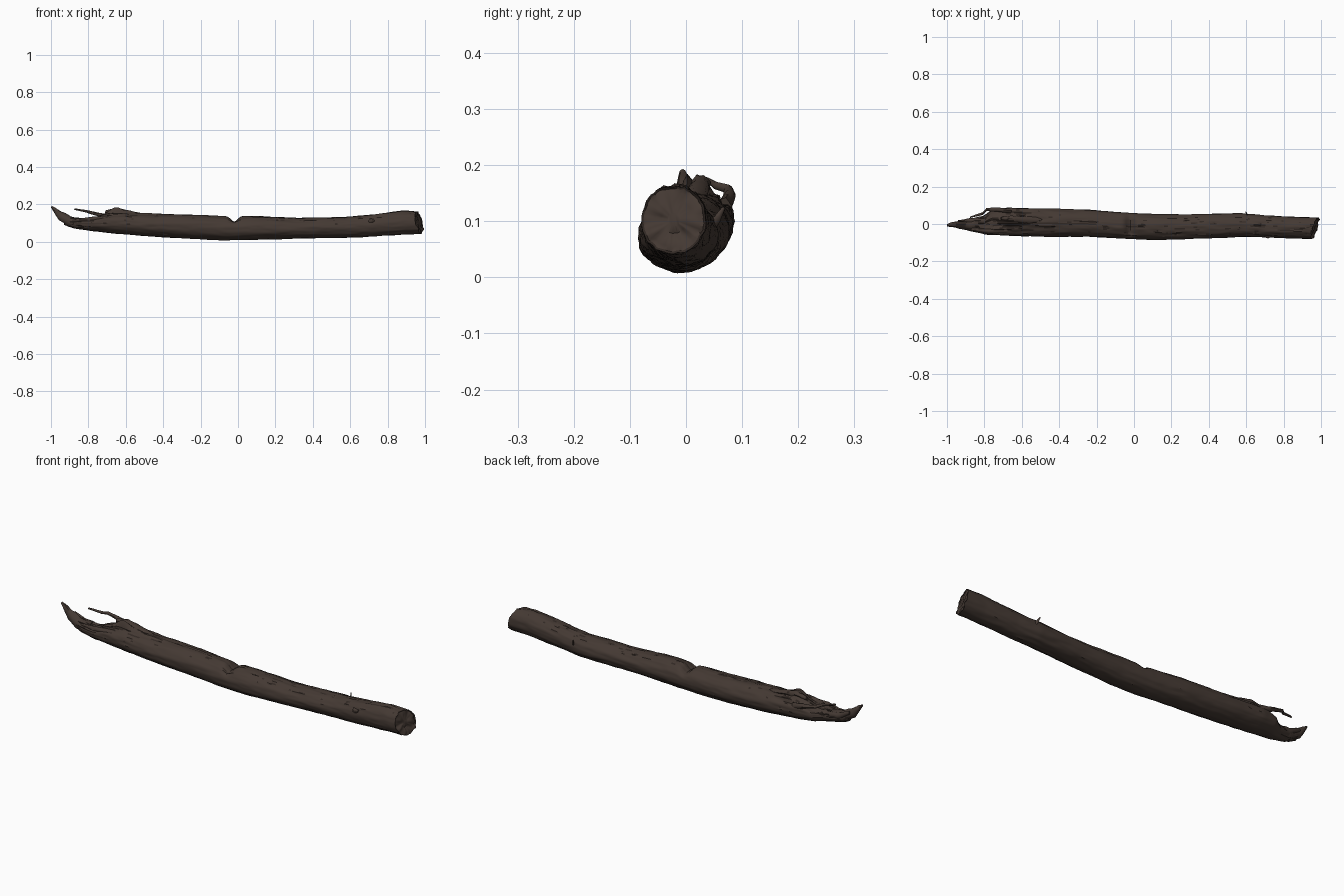
import bpy, bmesh, math
from mathutils import Vector, noise

if "Cube" in bpy.data.objects:
    bpy.data.objects.remove(bpy.data.objects["Cube"], do_unlink=True)


def material(name, rgb):
    m = bpy.data.materials.new(name)
    m.use_nodes = True
    m.diffuse_color = (*rgb, 1)
    m.node_tree.nodes["Principled BSDF"].inputs["Base Color"].default_value = (*rgb, 1)
    return m


BARK = material("brown bark", (0.058, 0.041, 0.033))
DARK = material("dark crevice", (0.03, 0.021, 0.017))

# Log outline stations: x, y min, y max, z bottom, z top
STATIONS = [
    (-0.93, -0.018, 0.012, 0.092, 0.125),
    (-0.88, -0.035, 0.022, 0.073, 0.13),
    (-0.80, -0.054, 0.045, 0.060, 0.135),
    (-0.76, -0.058, 0.075, 0.055, 0.142),
    (-0.68, -0.062, 0.086, 0.046, 0.155),
    (-0.50, -0.068, 0.084, 0.030, 0.152),
    (-0.25, -0.068, 0.077, 0.016, 0.145),
    (-0.08, -0.077, 0.063, 0.008, 0.138),
    (0.10, -0.086, 0.053, 0.010, 0.138),
    (0.30, -0.080, 0.052, 0.018, 0.127),
    (0.58, -0.068, 0.058, 0.022, 0.133),
    (0.70, -0.072, 0.046, 0.028, 0.145),
    (0.88, -0.078, 0.038, 0.038, 0.166),
    (0.98, -0.080, 0.036, 0.042, 0.164),
]
SEGS, RINGS = 56, 170


def outline(x):
    """Blend between neighbouring stations."""
    for a, b in zip(STATIONS, STATIONS[1:]):
        if x <= b[0] + 1e-6:
            t = (x - a[0]) / (b[0] - a[0])
            return [p + (q - p) * t for p, q in zip(a[1:], b[1:])]
    return STATIONS[-1][1:]


def bump(d, width):
    return math.exp(-(d / width) ** 2)


def grain(x, c, s):
    """Bark relief stretched along the log, rougher toward the broken end."""
    rough = 1 + 1.6 * max(0, min(1, (-0.35 - x) / 0.3)) * max(0, s + 0.3)
    long = noise.noise(Vector((x * 5, c * 4, s * 4)))
    fine = noise.noise(Vector((x * 16, c * 9 + 5, s * 9)))
    crack = max(0, 0.12 - abs(noise.noise(Vector((x * 3 + 9, c * 5, s * 5))))) / 0.12
    crack *= max(0, s) * (0.4 + 0.6 * rough)
    return rough * (0.003 * long + 0.002 * fine) - 0.0035 * crack, crack


def surface(x, i):
    a = 2 * math.pi * i / SEGS
    c, s = math.cos(a), math.sin(a)
    y0, y1, z0, z1 = outline(x)
    d, crack = grain(x, c, s)
    y = (y0 + y1) / 2 + ((y1 - y0) / 2 + d) * c
    z = (z0 + z1) / 2 + ((z1 - z0) / 2 + d) * s
    up = max(0, s) ** 2
    z -= up * 0.03 * bump(x + 0.02, 0.025)                          # snapped notch
    z += 0.032 * bump(x + 0.65, 0.045) * bump(a - 1.5, 0.38)         # torn hump
    z -= up * 0.025 * bump(x + 0.80, 0.06) * (0.6 + 0.4 * c)        # torn hollow
    # Slanted, ragged sawn end
    end = max(0, (x - 0.88) / 0.10)
    xx = x + end * (0.018 * c - 0.013 * s - 0.012
                    + 0.010 * noise.noise(Vector((c * 3, s * 3, 2))))
    return Vector((xx, y, z)), crack


def finish(name, bm, angle=40):
    bmesh.ops.recalc_face_normals(bm, faces=bm.faces)
    me = bpy.data.meshes.new(name)
    bm.to_mesh(me)
    bm.free()
    me.materials.append(BARK)
    me.materials.append(DARK)
    ob = bpy.data.objects.new(name, me)
    bpy.context.collection.objects.link(ob)
    bpy.ops.object.select_all(action="DESELECT")
    ob.select_set(True)
    bpy.context.view_layer.objects.active = ob
    bpy.ops.object.shade_smooth_by_angle(angle=math.radians(angle))
    return ob


def bridge(bm, r0, r1, dark=None):
    n = len(r0)
    for i in range(n):
        f = bm.faces.new((r0[i], r0[(i + 1) % n], r1[(i + 1) % n], r1[i]))
        if dark and dark[i]:
            f.material_index = 1


# Log body
bm = bmesh.new()
first, last = STATIONS[0][0], STATIONS[-1][0]
prev = None
for k in range(RINGS + 1):
    x = first + (last - first) * k / RINGS
    pts = [surface(x, i) for i in range(SEGS)]
    ring = [bm.verts.new(p) for p, _ in pts]
    if prev:
        bridge(bm, prev, ring, [cr > 0.7 for _, cr in pts])
    else:
        bm.faces.new(ring)
    prev = ring

# Broken face of the sawn end, with rough rings and a worn rim
middle = sum((v.co for v in prev), Vector()) / SEGS
rim = [v.co.copy() for v in prev]
for scale in (0.93, 0.8, 0.6, 0.4, 0.2):
    ring = []
    for p in rim:
        q = middle.lerp(p, scale)
        q.x += 0.009 * noise.noise(Vector((3, q.y * 45, q.z * 45))) - 0.004
        ring.append(bm.verts.new(q))
    bridge(bm, prev, ring, [scale > 0.9] * SEGS)
    prev = ring
bm.faces.new(prev)
finish("log_body", bm)


def splinter(name, path, sides=9):
    """Tapered sliver of wood: path of (x, y, z, half width, half height)."""
    bm = bmesh.new()
    prev = None
    steps = 5
    for j in range((len(path) - 1) * steps + 1):
        k = min(j // steps, len(path) - 2)
        t = j / steps - k
        x, y, z, w, h = [a + (b - a) * t for a, b in zip(path[k], path[k + 1])]
        ring = []
        for i in range(sides):
            a = 2 * math.pi * i / sides
            r = 1 + 0.35 * noise.noise(Vector((x * 22, math.cos(a) * 2, math.sin(a) * 2 + y * 9)))
            ring.append(bm.verts.new((x + 0.3 * h * math.sin(a),
                                      y + w * r * math.cos(a), z + h * r * math.sin(a))))
        if prev:
            bridge(bm, prev, ring)
        else:
            bm.faces.new(ring)
        prev = ring
    bm.faces.new(prev)
    finish(name, bm, 50)


# Torn wood at the broken end
splinter("end_tongue", [(-0.84, -0.005, 0.10, 0.038, 0.026), (-0.90, -0.006, 0.108, 0.027, 0.026),
                        (-0.95, -0.004, 0.135, 0.018, 0.022), (-0.975, -0.004, 0.165, 0.014, 0.014),
                        (-0.998, -0.006, 0.188, 0.006, 0.005)])
splinter("end_side_sliver", [(-0.80, 0.015, 0.10, 0.02, 0.02), (-0.88, 0.018, 0.112, 0.012, 0.015),
                             (-0.94, 0.014, 0.142, 0.006, 0.008)])
splinter("hooked_splinter", [(-0.66, 0.068, 0.125, 0.014, 0.016), (-0.74, 0.078, 0.145, 0.010, 0.010),
                             (-0.79, 0.076, 0.157, 0.008, 0.007), (-0.81, 0.055, 0.163, 0.007, 0.006),
                             (-0.875, 0.036, 0.175, 0.004, 0.004)])
splinter("front_sliver", [(-0.68, -0.035, 0.125, 0.016, 0.014), (-0.78, -0.038, 0.122, 0.013, 0.012),
                          (-0.87, -0.030, 0.118, 0.005, 0.005)])
splinter("torn_ridge", [(-0.50, 0.020, 0.142, 0.014, 0.008), (-0.60, 0.024, 0.160, 0.020, 0.012),
                        (-0.65, 0.028, 0.170, 0.016, 0.011), (-0.71, 0.030, 0.160, 0.008, 0.008)])
# Broken twig stub on the back
splinter("twig_stub", [(0.61, 0.040, 0.09, 0.010, 0.012), (0.602, 0.056, 0.105, 0.006, 0.008),
                       (0.596, 0.066, 0.122, 0.003, 0.004)], 7)
# Small knot on the front
splinter("front_knot", [(0.70, -0.066, 0.115, 0.006, 0.010), (0.715, -0.071, 0.114, 0.007, 0.010),
                        (0.73, -0.066, 0.114, 0.005, 0.007)], 7)
